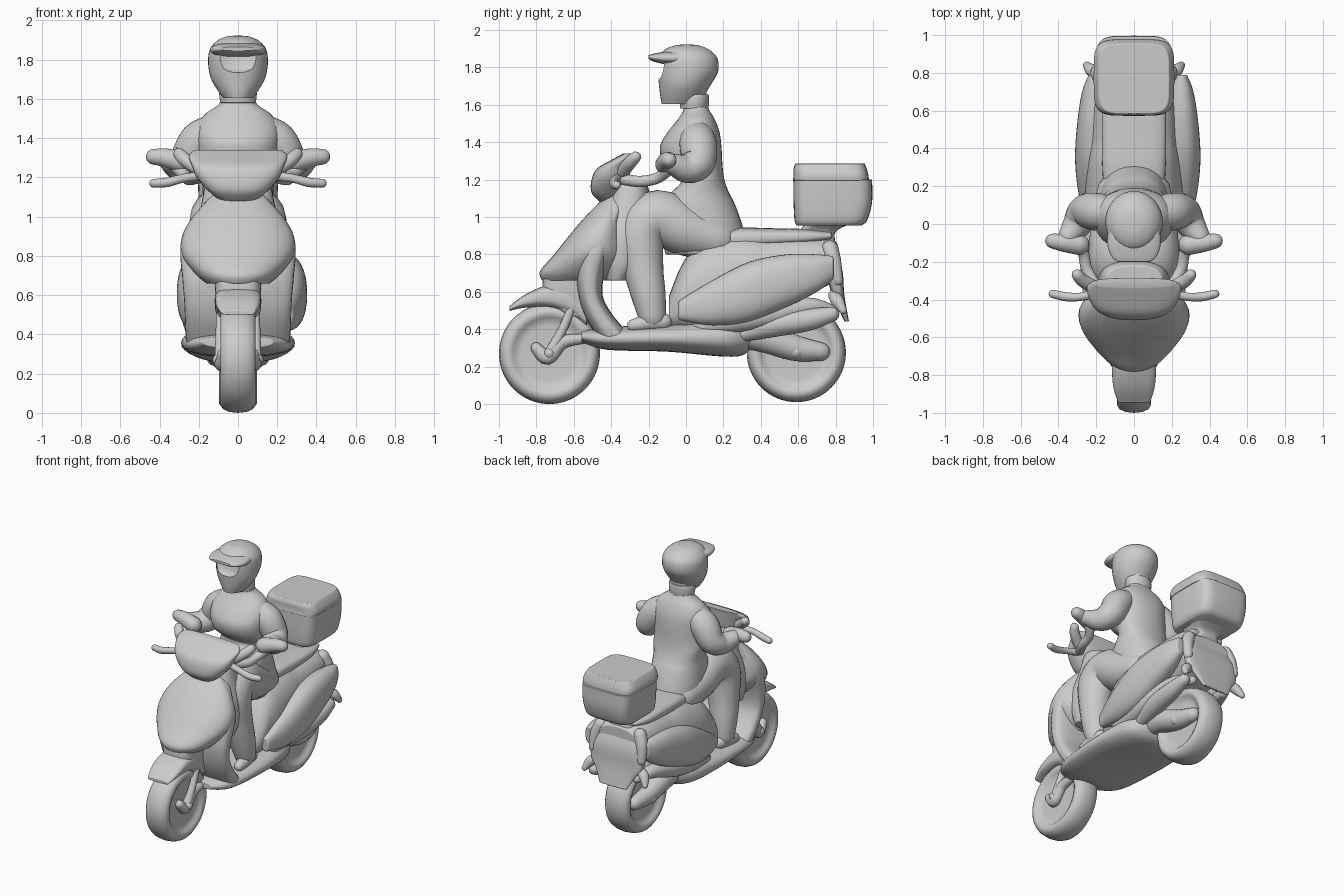
import bpy, bmesh, math
from mathutils import Vector

def skin(name, rings):
    """Bridge equal-sized point rings into a closed mesh object."""
    bm = bmesh.new()
    vr = [[bm.verts.new(p) for p in r] for r in rings]
    n = len(vr[0])
    for a, b in zip(vr, vr[1:]):
        for i in range(n):
            bm.faces.new((a[i], a[(i + 1) % n], b[(i + 1) % n], b[i]))
    bm.faces.new(vr[0])
    bm.faces.new(vr[-1])
    bmesh.ops.recalc_face_normals(bm, faces=bm.faces)
    me = bpy.data.meshes.new(name)
    bm.to_mesh(me)
    bm.free()
    ob = bpy.data.objects.new(name, me)
    bpy.context.collection.objects.link(ob)
    return ob

def smooth_path(keys, steps=5):
    """Catmull-Rom interpolation of tuples of numbers."""
    out = []
    for i in range(len(keys) - 1):
        p0, p1 = keys[max(i - 1, 0)], keys[i]
        p2, p3 = keys[i + 1], keys[min(i + 2, len(keys) - 1)]
        for s in range(steps):
            t = s / steps
            out.append([0.5 * (2 * b + (c - a) * t + (2 * a - 5 * b + 4 * c - d) * t * t
                        + (3 * b - a - 3 * c + d) * t ** 3) for a, b, c, d in zip(p0, p1, p2, p3)])
    return out + [list(keys[-1])]

def loft(name, secs, a=0, n=2.0, x=0.0, bevel=0.012, sides=36):
    """Superellipse sections (y, z, half width, half depth); a = tilt of the section in degrees."""
    ca, sa = math.cos(math.radians(a)), math.sin(math.radians(a))
    rings = []
    for y, z, w, h in smooth_path(secs):
        ring = []
        for i in range(sides):
            t = 2 * math.pi * i / sides
            c = math.copysign(abs(math.cos(t)) ** (2 / n), math.cos(t))
            s = math.copysign(abs(math.sin(t)) ** (2 / n), math.sin(t))
            ring.append((x + w * c, y + h * s * ca, z + h * s * sa))
        rings.append(ring)
    ob = skin(name, rings)
    if bevel:
        m = ob.modifiers.new("round", 'BEVEL')
        m.width, m.segments, m.angle_limit = bevel, 3, math.radians(45)
    return ob

def tube(name, pts, both=True, sides=20):
    """Round-ended tube through (x, y, z, radius); mirrored in x when both is set."""
    for sx in ((1, -1) if both else (1,)):
        path = [(Vector((sx * p[0], p[1], p[2])), p[3]) for p in smooth_path(pts)]
        P = [p for p, r in path]
        T = [(P[min(i + 1, len(P) - 1)] - P[max(i - 1, 0)]).normalized() for i in range(len(P))]
        st = []
        for k in (80, 55, 28):
            k = math.radians(k)
            st.append((P[0] - T[0] * path[0][1] * math.sin(k), path[0][1] * math.cos(k), T[0]))
        st += [(p, r, t) for (p, r), t in zip(path, T)]
        for k in (28, 55, 80):
            k = math.radians(k)
            st.append((P[-1] + T[-1] * path[-1][1] * math.sin(k), path[-1][1] * math.cos(k), T[-1]))
        u, last, rings = T[0].orthogonal().normalized(), T[0], []
        for p, r, t in st:
            u = (last.rotation_difference(t) @ u).normalized()
            v, last = t.cross(u), t
            rings.append([p + r * (u * math.cos(2 * math.pi * i / sides) + v * math.sin(2 * math.pi * i / sides))
                          for i in range(sides)])
        skin(name + ("_right" if sx > 0 else "_left") * both, rings)

def wheel(name, y, z, R, w):
    """Lathe a slightly dished disc with a round tyre about the x axis."""
    half = [(.7, .04), (.7, .2), (.68, .55), (.72, .66), (.88, .72), (.98, .79),
            (.96, .86), (.82, .93), (.5, .98), (.0, 1)]
    prof = [(a, b) for a, b in half] + [(-a, b) for a, b in half[-2::-1]]
    skin(name, [[(a * w, y + b * R * math.cos(k * math.pi / 32), z + b * R * math.sin(k * math.pi / 32))
                 for k in range(64)] for a, b in prof])

# Wheels, axles, forks and brake
wheel("front_wheel", -.73, .27, .27, .092)
wheel("rear_wheel", .59, .275, .265, .1)
tube("front_fork", [(.085, -.58, .6, .024), (.09, -.65, .42, .024), (.09, -.73, .27, .03)])
tube("brake_caliper", [(.075, -.8, .3, .03), (.08, -.74, .25, .04), (.08, -.66, .33, .035), (.08, -.54, .35, .025)])
tube("front_axle", [(-.1, -.73, .27, .03), (.1, -.73, .27, .03)], both=False)
tube("rear_axle", [(-.12, .59, .28, .04), (.12, .59, .28, .04)], both=False)

# Front fender and steering column
loft("front_fender", [(-.945, .51, .085, .012), (-.86, .55, .11, .035), (-.74, .575, .118, .06),
                      (-.62, .55, .117, .075), (-.53, .47, .1, .06)], a=90, n=3)
loft("steering_column", [(-.57, .47, .1, .08), (-.63, .58, .115, .13), (-.63, .7, .12, .13)], n=3.5)

# Front cowl, leg shield and inner panel
loft("front_cowl", [(-.58, .66, .16, .19), (-.54, .71, .22, .24), (-.5, .8, .285, .205), (-.47, .9, .285, .155),
                    (-.43, 1.0, .23, .11), (-.38, 1.1, .14, .06), (-.36, 1.14, .11, .04)], n=2.1)
loft("leg_shield", [(-.34, 1.13, .12, .04), (-.41, 1.0, .22, .07), (-.47, .85, .29, .08), (-.51, .7, .285, .075),
                    (-.51, .58, .275, .065), (-.47, .48, .27, .075), (-.4, .38, .265, .09), (-.36, .32, .25, .09)], n=3)
loft("inner_panel", [(-.37, .66, .2, .06), (-.35, .75, .23, .1), (-.34, .9, .23, .12), (-.31, 1.05, .19, .12),
                     (-.3, 1.15, .17, .1), (-.31, 1.2, .15, .09)], n=2.6)
loft("floorboard", [(-.56, .36, .18, .03), (-.42, .35, .26, .06), (-.1, .355, .29, .075), (.18, .355, .27, .1),
                    (.3, .36, .22, .1), (.36, .38, .16, .07)], a=90, n=2.4)

# Handlebar cowl, levers, mirrors and grips
loft("handlebar_cowl", [(-.4, 1.08, .09, .06), (-.42, 1.13, .15, .085), (-.405, 1.2, .21, .1),
                        (-.385, 1.26, .235, .09), (-.34, 1.31, .25, .05), (-.31, 1.34, .22, .025)], n=2.6)
tube("brake_lever", [(.17, -.36, 1.21, .025), (.28, -.385, 1.195, .022), (.36, -.385, 1.175, .024), (.43, -.37, 1.17, .022)])
tube("mirror_stub", [(.2, -.34, 1.24, .035), (.27, -.3, 1.29, .035), (.3, -.27, 1.32, .03)])
tube("bar_arm", [(.2, -.33, 1.2, .03), (.25, -.24, 1.19, .03), (.27, -.15, 1.21, .03), (.32, -.09, 1.26, .035)])

# Main body, seat and tail
loft("main_body", [(-.09, .48, .2, .1), (-.03, .55, .24, .18), (.05, .6, .25, .25), (.14, .61, .26, .29),
                   (.32, .65, .25, .27), (.44, .71, .23, .19), (.6, .735, .22, .17), (.75, .76, .2, .13),
                   (.81, .77, .16, .09)], a=90, n=2.4)
loft("seat", [(.02, .83, .14, .06), (.25, .88, .165, .06), (.45, .89, .17, .05), (.65, .895, .165, .04),
              (.78, .9, .13, .02)], a=90, n=3)
for x, side in ((.25, "right"), (-.21, "left")):
    loft("side_panel_" + side, [(-.04, .5, .03, .05), (.14, .54, .08, .12), (.34, .6, .102, .16), (.54, .66, .09, .14),
                                (.7, .7, .065, .1), (.79, .73, .03, .06)], a=90, n=2.4, x=x)
loft("tail_panel", [(.75, .83, .18, .04), (.79, .72, .22, .045), (.81, .6, .21, .035), (.83, .53, .16, .025),
                    (.86, .44, .11, .012)], n=3.5)
tube("tail_light", [(.16, .77, .83, .045), (.19, .79, .76, .04), (.2, .81, .66, .03)])
tube("turn_signal", [(.17, .79, .58, .03), (.22, .81, .55, .035), (.25, .84, .5, .02)])

# Engine side, swing arm and muffler
tube("swing_arm", [(.1, .22, .38, .07), (.1, .4, .36, .08), (.09, .58, .3, .07), (.08, .72, .28, .05)])
tube("lower_trim", [(.2, .1, .42, .06), (.21, .4, .47, .07), (.18, .65, .52, .05), (.14, .78, .5, .03)])
tube("muffler", [(.18, .28, .37, .04), (.2, .45, .42, .065), (.21, .65, .45, .06), (.21, .78, .48, .04)], both=False)

# Luggage rack and top box
loft("luggage_rack", [(.68, .86, .11, .12), (.7, .92, .1, .1), (.76, .965, .14, .12)], n=4)
loft("top_box", [(.765, .955, .17, .175), (.775, .985, .19, .195), (.785, 1.08, .2, .21), (.785, 1.2, .205, .21)], n=5, bevel=.02)
loft("top_box_lid", [(.775, 1.195, .211, .203), (.775, 1.225, .213, .2), (.77, 1.26, .2, .195), (.77, 1.285, .185, .185)],
     n=5, bevel=.02)

# Rider torso with neck
loft("rider_torso", [(.1, .8, .18, .21), (.09, .92, .19, .22), (.065, 1.06, .185, .2), (.075, 1.13, .18, .155),
                     (.09, 1.2, .185, .115), (.04, 1.28, .2, .155), (.025, 1.37, .21, .165), (.04, 1.45, .21, .14),
                     (.055, 1.52, .17, .1), (.055, 1.57, .1, .07), (.045, 1.61, .085, .065), (.045, 1.68, .08, .065)], n=2.2)
loft("collar", [(.045, 1.58, .09, .075), (.045, 1.61, .095, .078), (.045, 1.64, .095, .078), (.045, 1.655, .09, .075)])

# Rider arms, legs and feet
tube("rider_arm", [(.12, .055, 1.44, .085), (.2, .065, 1.385, .1), (.26, .065, 1.29, .09), (.3, 0, 1.26, .078),
                   (.35, -.07, 1.285, .055)])
tube("rider_hand", [(.29, -.11, 1.28, .055), (.37, -.1, 1.3, .048), (.43, -.09, 1.305, .04)])
tube("rider_leg", [(.09, .16, .88, .11), (.09, 0, .93, .14), (.095, -.15, 1.0, .145), (.12, -.24, .92, .135),
                   (.15, -.23, .74, .11), (.175, -.2, .58, .092), (.185, -.18, .47, .075)])
tube("rider_shoe", [(.19, -.12, .44, .045), (.2, -.2, .435, .045), (.205, -.28, .42, .035)])

# Helmet with a shallow face opening and a peak
helmet = loft("helmet", [(-.03, 1.605, .075, .1), (-.02, 1.65, .108, .118), (-.005, 1.71, .14, .14),
                         (.01, 1.78, .152, .162), (.01, 1.85, .145, .157), (.005, 1.895, .108, .118),
                         (.005, 1.917, .06, .065), (.005, 1.922, .02, .02)], bevel=0)
cutter = loft("face_cutter", [(-.17, 1.735, .05, .03), (-.165, 1.755, .1, .05), (-.16, 1.8, .125, .06),
                              (-.155, 1.835, .12, .06)], bevel=0)
cutter.hide_render = True
cutter.hide_set(True)
cut = helmet.modifiers.new("face_opening", 'BOOLEAN')
cut.operation, cut.object = 'DIFFERENCE', cutter
loft("helmet_peak", [(-.2, 1.855, .085, .01), (-.17, 1.852, .12, .022), (-.1, 1.85, .142, .035),
                     (0, 1.85, .13, .04)], a=90, n=2.5, bevel=.004)

# Smooth shading with crisp edges
bpy.ops.object.select_all(action='DESELECT')
for ob in bpy.context.scene.objects:
    if ob.type == 'MESH' and ob != cutter:
        ob.select_set(True)
        bpy.context.view_layer.objects.active = ob
bpy.ops.object.shade_smooth_by_angle(angle=math.radians(45))
